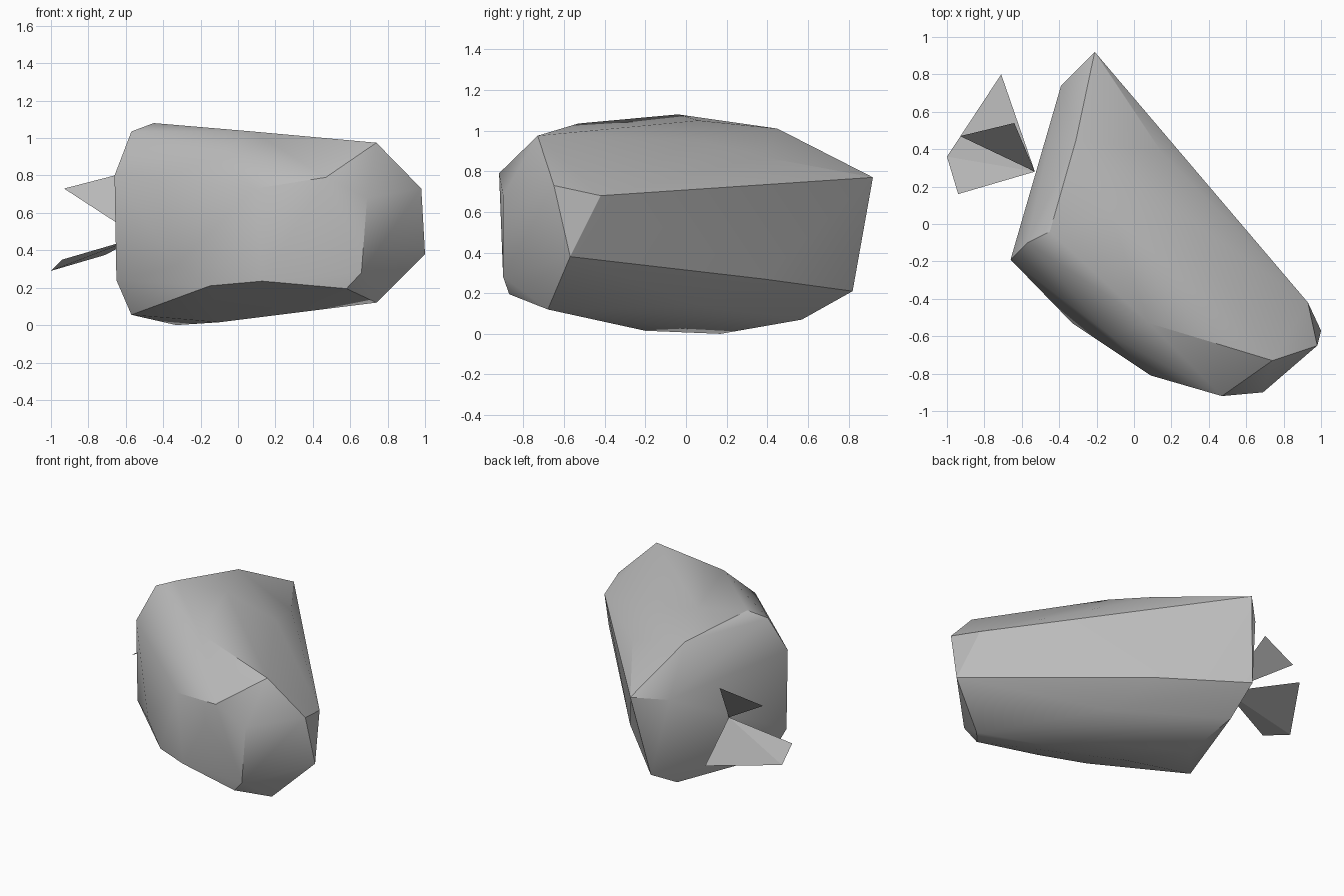
import bpy
import bmesh
import math

# Remove only the default cube
default_cube = bpy.data.objects.get("Cube")
if default_cube:
    bpy.data.objects.remove(default_cube, do_unlink=True)


def make_material(name, color):
    material = bpy.data.materials.new(name)
    material.use_nodes = True
    material.diffuse_color = color
    shader = material.node_tree.nodes["Principled BSDF"]
    shader.inputs["Base Color"].default_value = color
    shader.inputs["Roughness"].default_value = 0.8
    return material


def add_object(name, bm, material):
    mesh = bpy.data.meshes.new(name)
    bm.to_mesh(mesh)
    bm.free()
    mesh.materials.append(material)
    created = bpy.data.objects.new(name, mesh)
    bpy.context.collection.objects.link(created)
    return created


def build_boulder(name, corner_groups, material):
    """Wrap a faceted skin around the corner points of a boulder."""
    bm = bmesh.new()
    for group in corner_groups:
        for corner in group:
            bm.verts.new(corner)
    bmesh.ops.convex_hull(bm, input=list(bm.verts), use_existing_faces=False)
    loose = [vert for vert in bm.verts if not vert.link_faces]
    bmesh.ops.delete(bm, geom=loose, context="VERTS")
    bmesh.ops.recalc_face_normals(bm, faces=list(bm.faces))
    return add_object(name, bm, material)


def build_shard(name, corners, material):
    """Make one thin loose sheet."""
    bm = bmesh.new()
    bm.faces.new([bm.verts.new(corner) for corner in corners])
    bmesh.ops.triangulate(bm, faces=list(bm.faces))
    return add_object(name, bm, material)


stone = make_material("stone grey", (0.5, 0.5, 0.5, 1.0))

# Crest: the nearly flat top with its shallow ridge lines
crest = [
    (.74, -.73, .975), (.08, -.53, 1.035), (-.13, .06, 1.05),
    (-.45, -.04, 1.08), (-.57, -.1, 1.035), (-.31, .45, 1.01),
    (.26, .05, .955), (.15, .38, .87), (-.12, -.6, .9),
]

# Shoulder: the upper edge of the walls
shoulder = [
    (.98, -.65, .73), (.93, -.42, .68), (.59, -.09, .77),
    (.19, .4, .745), (-.21, .92, .77), (-.39, .74, .73),
    (-.66, -.19, .8), (.09, -.81, .73), (.47, -.92, .79),
    (.69, -.9, .68),
]

# Skirt: the lower edge of the walls
skirt = [
    (1, -.57, .38), (.4, .08, .3), (.17, .38, .27),
    (-.3, .82, .21), (-.65, -.19, .24), (-.33, -.53, .32),
    (-.15, -.65, .21), (.13, -.8, .235), (.58, -.87, .195),
    (.66, -.9, .28),
]

# Base: the rounded underside
base = [
    (.74, -.68, .12), (.25, .06, .14), (-.33, .57, .07),
    (-.33, .17, 0), (-.1, -.2, .015), (-.57, -.12, .055),
]

boulder = build_boulder("boulder", [crest, shoulder, skirt, base], stone)

# Two thin shards that meet at one point on the boulder wall
joint = (-.53, .28, .47)
build_shard("upper_shard", [joint, (-.64, .54, .805), (-.93, .47, .73)], stone)
build_shard(
    "lower_shard",
    [joint, (-.71, .8, .375), (-1, .36, .29), (-.94, .16, .35)],
    stone,
)

# Blend gentle facets and keep the strong ridges crisp
bpy.ops.object.select_all(action="DESELECT")
boulder.select_set(True)
bpy.context.view_layer.objects.active = boulder
bpy.ops.object.shade_smooth_by_angle(angle=math.radians(30))
